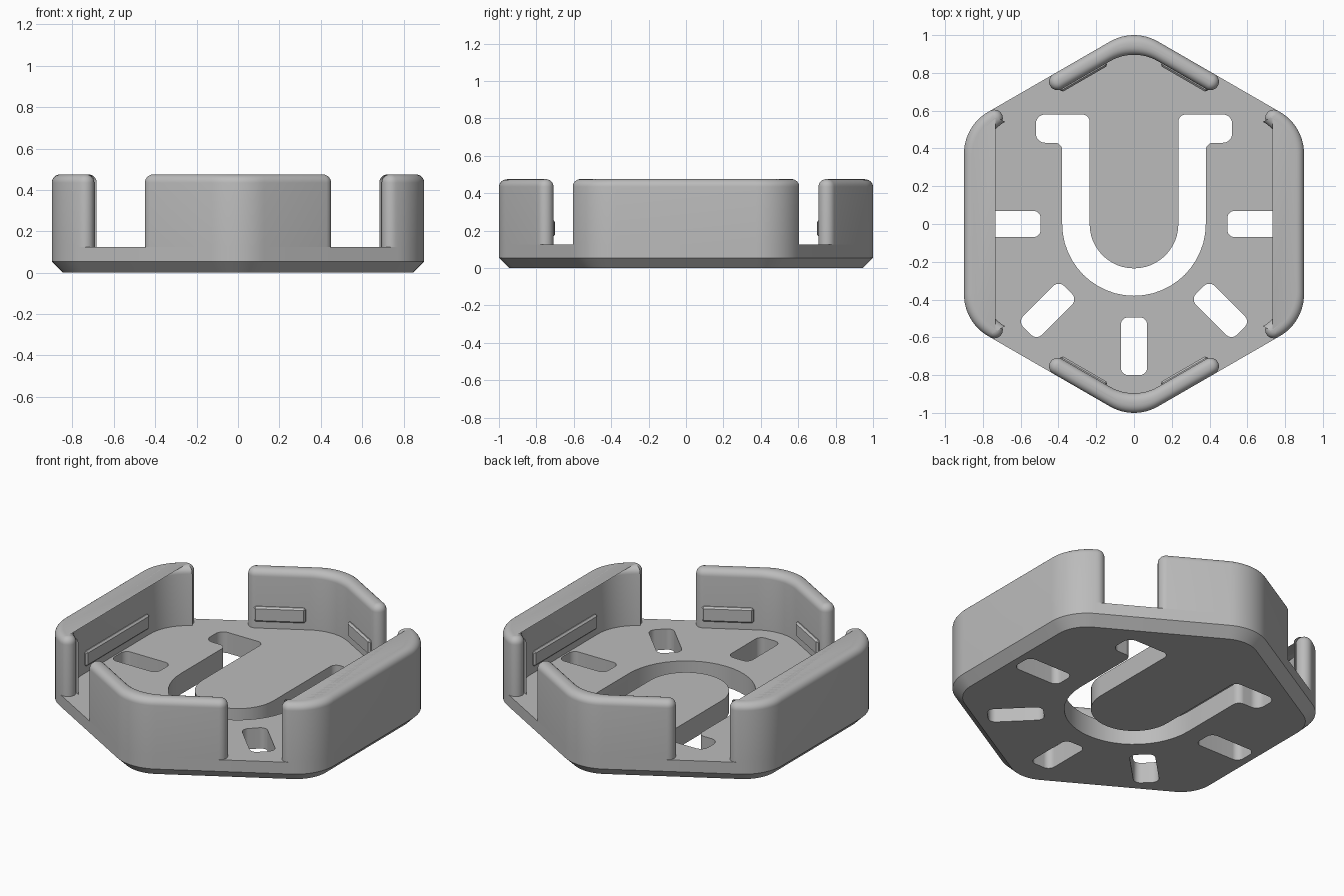
import bpy, bmesh
from math import sin, cos, tan, pi, radians, sqrt
from mathutils import Vector, Matrix

cube = bpy.data.objects.get("Cube")
if cube:
    bpy.data.objects.remove(cube, do_unlink=True)

grey = bpy.data.materials.new("plain grey")
grey.use_nodes = True
colour = (0.5, 0.5, 0.5, 1)
grey.diffuse_color = colour
grey.node_tree.nodes["Principled BSDF"].inputs["Base Color"].default_value = colour

FLAT = 0.9        # centre to outer flat
ROUND = 0.254     # corner rounding
FLOOR = 0.125
TOP = 0.475
HALF = 0.045      # half the wall thickness
FILLET = 0.04
MID = FLAT - HALF


def polar(r, a):
    return Vector((r * cos(a), r * sin(a)))


def arc(centre, r, a0, a1, n):
    return [centre + polar(r, a0 + (a1 - a0) * i / n) for i in range(n + 1)]


def rounded(corners, step=radians(7.5)):
    """Outline with each (x, y, radius) corner filleted."""
    out = []
    for i, (x, y, r) in enumerate(corners):
        p = Vector((x, y))
        u = (Vector(corners[i - 1][:2]) - p).normalized()
        v = (Vector(corners[(i + 1) % len(corners)][:2]) - p).normalized()
        half = u.angle(v) / 2
        centre = p + (u + v).normalized() * r / sin(half)
        a = p + u * r / tan(half) - centre
        turn = pi - 2 * half
        if u.x * v.y - u.y * v.x > 0:
            turn = -turn
        start = Vector((1, 0)).angle_signed(a) * -1
        out += arc(centre, r, start, start + turn, max(3, round(abs(turn) / step)))
    return out


def hexagon(flat, r):
    tip = flat * 2 / sqrt(3)
    return rounded([(*polar(tip, radians(30 + 60 * k)), r) for k in range(6)], radians(5))


def loft(name, layers):
    """Solid through matching outlines, given as (outline, z)."""
    bm = bmesh.new()
    rings = [[bm.verts.new((p.x, p.y, z)) for p in pts] for pts, z in layers]
    for low, high in zip(rings, rings[1:]):
        for i in range(len(low)):
            bm.faces.new((low[i - 1], low[i], high[i], high[i - 1]))
    bm.faces.new(rings[0][::-1])
    bm.faces.new(rings[-1])
    bmesh.ops.remove_doubles(bm, verts=bm.verts, dist=0.00001)
    bmesh.ops.recalc_face_normals(bm, faces=bm.faces)
    mesh = bpy.data.meshes.new(name)
    bm.to_mesh(mesh)
    bm.free()
    mesh.materials.append(grey)
    obj = bpy.data.objects.new(name, mesh)
    bpy.context.collection.objects.link(obj)
    return obj


def select(obj):
    bpy.ops.object.select_all(action='DESELECT')
    obj.select_set(True)
    bpy.context.view_layer.objects.active = obj


def smooth(obj):
    select(obj)
    bpy.ops.object.shade_smooth_by_angle(angle=radians(30))


# Base plate with chamfered underside
base = loft("base_plate", [(hexagon(FLAT - 0.055, ROUND - 0.055), 0),
                           (hexagon(FLAT, ROUND), 0.055),
                           (hexagon(FLAT, ROUND), FLOOR)])


# Slots cut through the base: five radial slots and one U-shaped channel
def slot_outline(angle, centre, half_length=0.153, half_width=0.07, r=0.04):
    pts = []
    for along, across in ((-1, -1), (1, -1), (1, 1), (-1, 1)):
        p = polar(centre + along * half_length, angle)
        p += polar(across * half_width, angle + pi / 2)
        pts.append((p.x, p.y, r))
    return rounded(pts)


outlines = [slot_outline(radians(a), 0.647) for a in (0, 180, 225, 270, 315)]
right_half = [(0.38, -0.38, 0.38), (0.38, 0.43, 0.04), (0.52, 0.43, 0.05),
              (0.52, 0.58, 0.05), (0.235, 0.58, 0.04), (0.235, -0.235, 0.235)]
outlines.append(rounded(right_half + [(-x, y, r) for x, y, r in right_half[::-1]]))

for outline in outlines:
    cutter = loft("slot_cutter", [(outline, -0.1), (outline, 0.3)])
    cutter.hide_render = True
    mod = base.modifiers.new("slot", 'BOOLEAN')
    mod.operation = 'DIFFERENCE'
    mod.solver = 'EXACT'
    mod.object = cutter
    select(base)
    bpy.ops.object.modifier_apply(modifier=mod.name)
    bpy.data.objects.remove(cutter, do_unlink=True)
smooth(base)


# Upright walls with rounded tops and ends
def wall_outline(corners, reach, h):
    def bend(flat, a):
        centre = polar((flat - ROUND) * 2 / sqrt(3), a)
        return arc(centre, ROUND, a - pi / 6, a + pi / 6, 12)

    first, last = corners[0] - pi / 6, corners[-1] + pi / 6
    outer = [p for a in corners for p in bend(MID + h, a)]
    inner = [p for a in corners for p in bend(MID - h, a)][::-1]
    end = polar(MID, last) - polar(reach, last + pi / 2)
    start = polar(MID, first) + polar(reach, first + pi / 2)
    return (outer + arc(end, h, last, last + pi, 12)
            + inner + arc(start, h, first + pi, first + 2 * pi, 12))


def wall(name, corners, reach):
    corners = [radians(a) for a in corners]
    layers = [(wall_outline(corners, reach, HALF), FLOOR)]
    for i in range(7):
        t = pi / 2 * i / 6
        h = HALF - FILLET + FILLET * cos(t)
        layers.append((wall_outline(corners, reach, h), TOP - FILLET + FILLET * sin(t)))
    smooth(loft(name, layers))


wall("back_wall", [90], 0.026)
wall("front_wall", [270], 0.026)
wall("left_wall", [-30, 30], 0.36)
wall("right_wall", [150, 210], 0.36)


# Raised grip bars on the inner wall faces
def grip(name, normal_angle, offset, half_length):
    bpy.ops.mesh.primitive_cube_add(size=1)
    obj = bpy.context.object
    obj.name = name
    obj.data.transform(Matrix.Diagonal((0.04, half_length * 2, 0.09, 1)))
    a = radians(normal_angle)
    p = polar(0.815, a) + polar(offset, a + pi / 2)
    obj.location = (p.x, p.y, 0.212)
    obj.rotation_euler.z = a
    obj.data.materials.append(grey)
    bevel = obj.modifiers.new("soft edges", 'BEVEL')
    bevel.width = 0.01
    bevel.segments = 1


grip("left_grip", 0, 0, 0.3)
grip("right_grip", 180, 0, 0.3)
grip("back_left_grip", 60, 0.158, 0.142)
grip("back_right_grip", 120, -0.158, 0.142)
grip("front_right_grip", 240, 0.158, 0.142)
grip("front_left_grip", 300, -0.158, 0.142)
